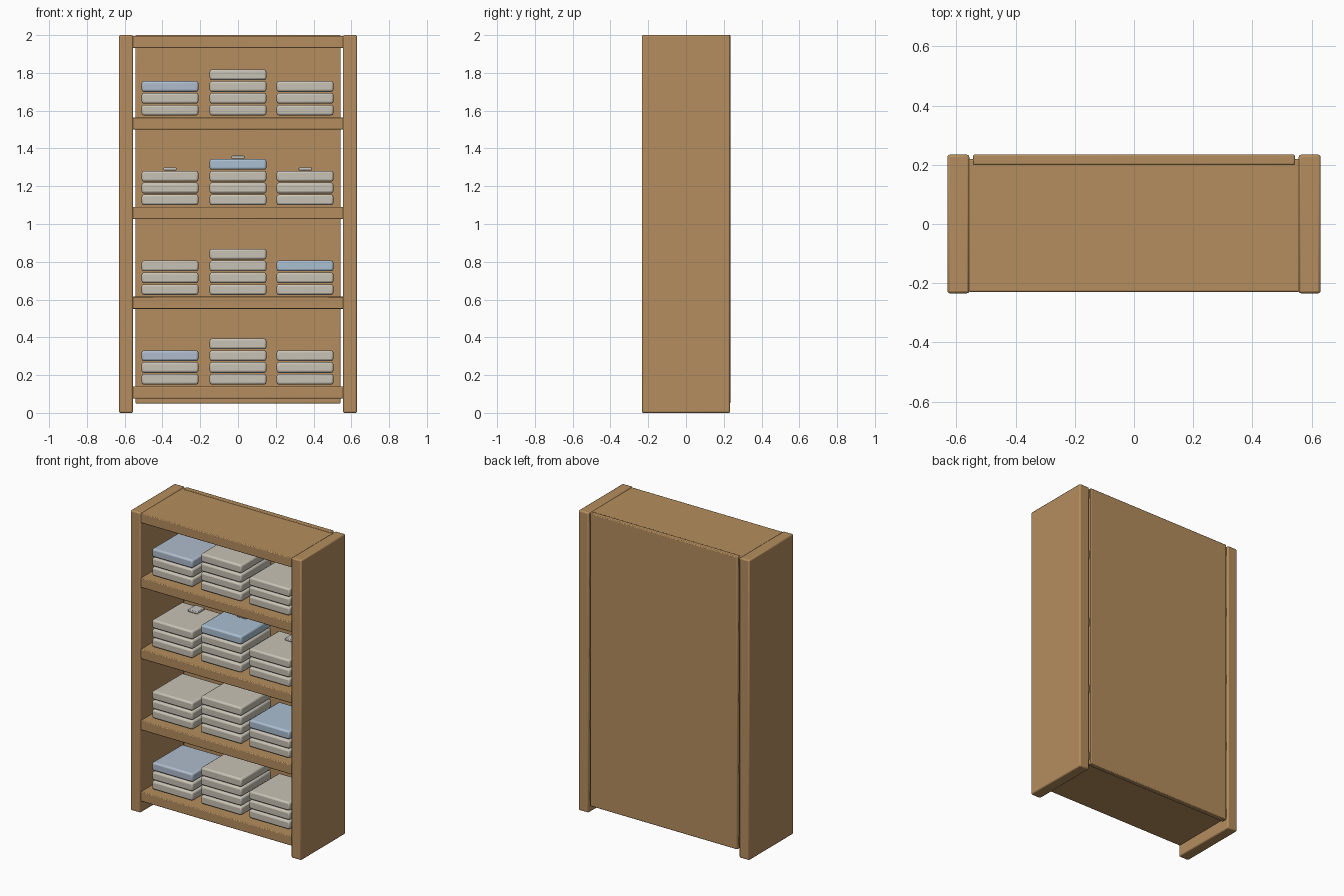
import bpy

if "Cube" in bpy.data.objects:
    bpy.data.objects.remove(bpy.data.objects["Cube"])


def material(name, rgb):
    m = bpy.data.materials.new(name)
    m.diffuse_color = (*rgb, 1.0)
    m.use_nodes = True
    m.node_tree.nodes["Principled BSDF"].inputs["Base Color"].default_value = m.diffuse_color
    return m


WOOD = material("oak_wood", (0.46, 0.27, 0.112))
LINEN = material("linen_beige", (0.58, 0.54, 0.46))
BLUE = material("soft_blue", (0.40, 0.52, 0.64))
LAVENDER = material("grey_blue", (0.43, 0.50, 0.61))
TAG = material("tag_grey", (0.56, 0.55, 0.53))


def box(name, x, y, z, mat, bevel):
    """Bevelled box from (min, max) ranges on each axis."""
    lo, hi = zip(x, y, z)
    bpy.ops.mesh.primitive_cube_add(
        size=1, location=[(a + b) / 2 for a, b in zip(lo, hi)])
    ob = bpy.context.object
    ob.name = name
    ob.scale = [b - a for a, b in zip(lo, hi)]
    bpy.ops.object.transform_apply(location=False, rotation=False, scale=True)
    ob.data.materials.append(mat)
    mod = ob.modifiers.new("soft_edges", 'BEVEL')
    mod.width = bevel
    mod.segments = 2
    bpy.ops.object.shade_smooth_by_angle()
    return ob


# Cabinet: two sides, back panel, top and four shelves
for side, x in (("left", (-0.63, -0.556)), ("right", (0.556, 0.63))):
    box(side + "_side", x, (-0.234, 0.234), (0, 2), WOOD, 0.008)
box("back_panel", (-0.543, 0.543), (0.2, 0.235), (0.05, 2.0), WOOD, 0.005)

SHELF_TOPS = (0.14, 0.615, 1.09, 1.565)
for i, top in enumerate(SHELF_TOPS + (1.996,)):
    name = "top_board" if i == 4 else f"shelf_{i + 1}"
    box(name, (-0.56, 0.56), (-0.229, 0.22), (top - 0.064, top), WOOD, 0.005)

# Folded cloth stacks: the top layer of one stack per shelf is coloured
COLUMNS = ((-0.36, 3), (0.0, 4), (0.355, 3))
ACCENTS = {(0, 0): LAVENDER, (1, 2): BLUE, (2, 1): BLUE, (3, 0): LAVENDER}
PITCH, THICK = 0.0625, 0.056

for row, shelf in enumerate(SHELF_TOPS):
    for col, (cx, count) in enumerate(COLUMNS):
        for layer in range(count):
            z = shelf + 0.01 + layer * PITCH
            last = layer == count - 1
            mat = ACCENTS.get((row, col), LINEN) if last else LINEN
            box(f"folded_cloth_{row + 1}_{col + 1}_{layer + 1}",
                (cx - 0.15, cx + 0.15), (-0.18, 0.14), (z, z + THICK), mat, 0.011)
        # Small tags lying on the stacks of the third shelf
        if row == 2:
            z += THICK
            box(f"tag_{col + 1}", (cx - 0.034, cx + 0.034), (0.035, 0.115),
                (z + 0.002, z + 0.018), TAG, 0.004)
